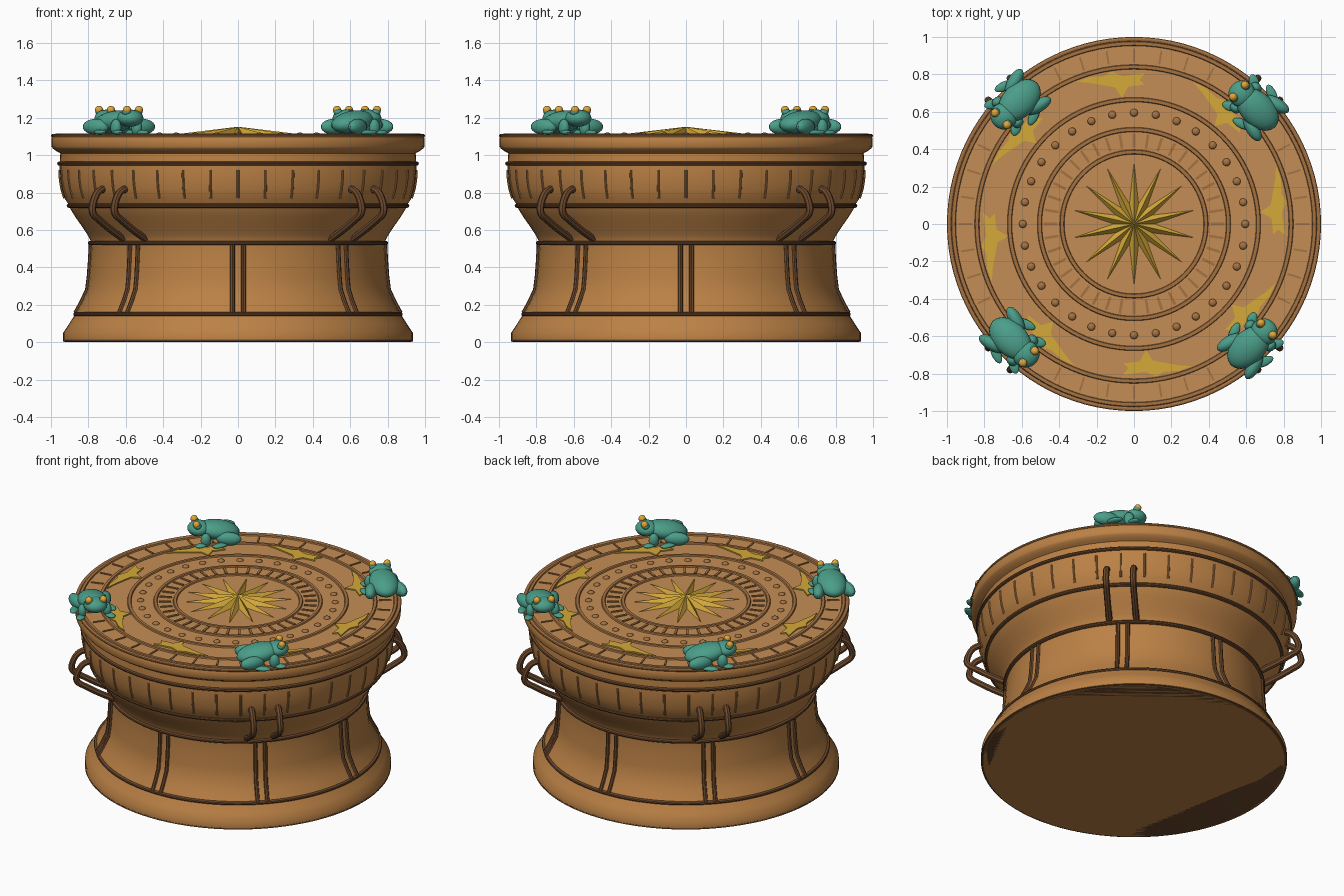
import bpy, bmesh, math
from mathutils import Matrix, Vector

if "Cube" in bpy.data.objects:
    bpy.data.objects.remove(bpy.data.objects["Cube"])

def mat(name, r, g, b):
    m = bpy.data.materials.new(name)
    m.diffuse_color = (r, g, b, 1)
    m.use_nodes = True
    m.node_tree.nodes["Principled BSDF"].inputs["Base Color"].default_value = m.diffuse_color
    return m

BRONZE = mat("bronze", 0.50, 0.22, 0.06)
FACE = mat("face_bronze", 0.55, 0.27, 0.09)
RIDGE = mat("ridge_bronze", 0.38, 0.17, 0.055)
DARK = mat("dark_bronze", 0.15, 0.065, 0.025)
GOLD = mat("gold", 0.66, 0.40, 0.04)
PATINA = mat("patina", 0.07, 0.34, 0.25)
EYE = mat("amber", 0.75, 0.38, 0.04)

def finish(ob, m, smooth=True):
    ob.data.materials.clear()
    ob.data.materials.append(m)
    bpy.ops.object.select_all(action='DESELECT')
    ob.select_set(True)
    bpy.context.view_layer.objects.active = ob
    if ob.type == 'CURVE':
        bpy.ops.object.convert(target='MESH')
        ob = bpy.context.object
    if smooth:
        bpy.ops.object.shade_smooth_by_angle(angle=math.radians(35))
    return ob

def from_bm(name, bm, m, smooth=True):
    bmesh.ops.recalc_face_normals(bm, faces=bm.faces)
    me = bpy.data.meshes.new(name)
    bm.to_mesh(me)
    bm.free()
    ob = bpy.data.objects.new(name, me)
    bpy.context.collection.objects.link(ob)
    return finish(ob, m, smooth)

def lathe(name, profile, m, closed=False, n=96):
    """Revolve (radius, z) points; open profiles get flat end caps."""
    bm = bmesh.new()
    rows = [[bm.verts.new((r * math.cos(2 * math.pi * i / n), r * math.sin(2 * math.pi * i / n), z))
             for i in range(n)] for r, z in profile]
    pairs = list(zip(rows, rows[1:])) + ([(rows[-1], rows[0])] if closed else [])
    for a, b in pairs:
        for i in range(n):
            j = (i + 1) % n
            bm.faces.new((a[i], a[j], b[j], b[i]))
    if not closed:
        bm.faces.new(rows[0])
        bm.faces.new(rows[-1])
    return from_bm(name, bm, m)

def tubes(name, paths, radius, m, kind='POLY'):
    cu = bpy.data.curves.new(name, 'CURVE')
    cu.dimensions = '3D'
    cu.bevel_depth = radius
    cu.bevel_resolution = 2
    cu.use_fill_caps = True
    for path in paths:
        s = cu.splines.new(kind)
        s.points.add(len(path) - 1)
        for p, co in zip(s.points, path):
            p.co = (*co, 1)
        if kind == 'NURBS':
            s.order_u = 3
            s.use_endpoint_u = True
            s.resolution_u = 6
    ob = bpy.data.objects.new(name, cu)
    bpy.context.collection.objects.link(ob)
    return finish(ob, m)

def around(points, angle, offset=0.0):
    """Place (radius, z) points at an angle, shifted sideways by offset."""
    rot = Matrix.Rotation(angle, 3, 'Z')
    return [rot @ Vector((r, offset, z)) for r, z in points]

def turns(n, start=0.0):
    return [start + 2 * math.pi * i / n for i in range(n)]

# drum body
WAIST = [(0.868, 0.155), (0.835, 0.215), (0.805, 0.28), (0.796, 0.35), (0.79, 0.43), (0.785, 0.52)]
MANTLE = [(0.905, 0.735), (0.928, 0.77), (0.943, 0.82), (0.951, 0.87), (0.954, 0.92)]
lathe("drum_body", [(0.925, 0), (0.935, 0.012), (0.935, 0.05), (0.905, 0.095), (0.88, 0.135)] + WAIST
      + [(0.787, 0.54), (0.805, 0.575), (0.835, 0.62), (0.87, 0.67), (0.895, 0.71)] + MANTLE
      + [(0.953, 0.96), (0.95, 1.01), (0.968, 1.02), (0.99, 1.035), (0.996, 1.045),
         (0.996, 1.095), (0.99, 1.104)], BRONZE)
lathe("base_plate", [(0.92, 0.0), (0.937, 0.006), (0.936, 0.014), (0.92, 0.014)], DARK)
lathe("drum_face", [(0.985, 1.098), (0.985, 1.108)], FACE)

# raised bands around the body
for name, r, z in [("foot_band", 0.868, 0.15), ("waist_band", 0.79, 0.53),
                   ("shoulder_band", 0.903, 0.73), ("mantle_band", 0.954, 0.955)]:
    lathe(name, [(r + 0.013 * math.cos(a), z + 0.012 * math.sin(a)) for a in turns(10)], DARK, True)
lathe("rim_band", [(0.988 + 0.012 * math.cos(a), 1.104 + 0.01 * math.sin(a)) for a in turns(10)], RIDGE, True)

# paired ribs on the waist and short ribs on the mantle
tubes("waist_ribs", [around(WAIST, a, s * 0.03) for a in turns(8) for s in (-1, 1)], 0.013, DARK)
tubes("mantle_ribs", [around(MANTLE[1:], a) for a in turns(40)], 0.007, RIDGE)

# four pairs of looped handles
LOOP = [(0.925, 0.82), (0.97, 0.815), (1.01, 0.76), (1.025, 0.69), (0.96, 0.65), (0.87, 0.595), (0.78, 0.55)]
tubes("handles", [around(LOOP, a, s * 0.083) for a in turns(4, math.pi / 4) for s in (-1, 1)],
      0.02, DARK, 'NURBS')

# concentric ridges on the face
for i, r in enumerate((0.385, 0.505, 0.665, 0.84, 0.965)):
    lathe(f"face_ring_{i + 1}", [(r - 0.014, 1.104), (r - 0.009, 1.116), (r + 0.009, 1.116), (r + 0.014, 1.104)],
          RIDGE, True)

# radial bars between the ridges
def bars(name, n, r, length, width):
    bm = bmesh.new()
    for a in turns(n):
        bmesh.ops.create_cube(bm, size=1, matrix=Matrix.Rotation(a, 4, 'Z')
                              @ Matrix.Translation((r, 0, 1.108))
                              @ Matrix.Diagonal((length, width, 0.012, 1)))
    from_bm(name, bm, RIDGE, False)
bars("inner_bars", 40, 0.446, 0.075, 0.014)
bars("outer_bars", 40, 0.9, 0.075, 0.01)

# ring of studs
bm = bmesh.new()
for a in turns(32):
    bmesh.ops.create_uvsphere(bm, u_segments=12, v_segments=8, radius=1,
                              matrix=Matrix.Rotation(a, 4, 'Z') @ Matrix.Translation((0.595, 0, 1.108))
                              @ Matrix.Diagonal((0.021, 0.021, 0.013, 1)))
from_bm("studs", bm, RIDGE)

# fourteen-pointed faceted star
bm = bmesh.new()
apex = bm.verts.new((0, 0, 1.152))
low = []
for i, a in enumerate(turns(28, math.pi / 2)):
    r = 0.33 if i % 2 == 0 else 0.11
    low.append(bm.verts.new((r * math.cos(a), r * math.sin(a), 1.113 if i % 2 == 0 else 1.109)))
for i in range(28):
    bm.faces.new((apex, low[i], low[(i + 1) % 28]))
bm.faces.new(low[::-1])
from_bm("star", bm, GOLD, False)

# eight flying birds, flat plates
BIRD = [(-0.31, 0.76), (-0.24, 0.785), (-0.16, 0.79), (-0.12, 0.815), (-0.06, 0.79), (0.06, 0.808),
        (0.03, 0.77), (0.055, 0.745), (-0.03, 0.735), (-0.065, 0.675), (-0.10, 0.73), (-0.18, 0.745), (-0.24, 0.755)]
bm = bmesh.new()
for a in turns(8):
    rot = Matrix.Rotation(a, 3, 'Z')
    face = bm.faces.new([bm.verts.new(rot @ Vector((x, y, 1.106))) for x, y in BIRD])
    up = bmesh.ops.extrude_face_region(bm, geom=[face])["geom"]
    bmesh.ops.translate(bm, vec=(0, 0, 0.01), verts=[v for v in up if isinstance(v, bmesh.types.BMVert)])
from_bm("birds", bm, GOLD, False)

# four frogs on the rim, facing counter-clockwise (local x outward, y forward)
def blob(bm, base, centre, size, pitch=0, yaw=0):
    bmesh.ops.create_uvsphere(bm, u_segments=20, v_segments=12, radius=1,
                              matrix=base @ Matrix.Translation(centre)
                              @ Matrix.Rotation(math.radians(yaw), 4, 'Z')
                              @ Matrix.Rotation(math.radians(pitch), 4, 'X')
                              @ Matrix.Diagonal((*size, 1)))

for i, a in enumerate(turns(4, math.pi / 4)):
    base = Matrix.Rotation(a, 4, 'Z') @ Matrix.Translation((0.9, 0, 1.108))
    bm, eyes = bmesh.new(), bmesh.new()
    blob(bm, base, (0, -0.035, 0.07), (0.09, 0.135, 0.058), 10)
    blob(bm, base, (0, 0.085, 0.09), (0.073, 0.07, 0.046))
    for s in (-1, 1):
        blob(bm, base, (s * 0.09, -0.085, 0.044), (0.036, 0.078, 0.042), 0, s * 15)
        blob(bm, base, (s * 0.112, -0.03, 0.014), (0.025, 0.055, 0.014), 0, s * -20)
        blob(bm, base, (s * 0.078, 0.055, 0.04), (0.026, 0.032, 0.045))
        blob(bm, base, (s * 0.092, 0.085, 0.013), (0.026, 0.04, 0.013), 0, s * -25)
        blob(bm, base, (s * 0.044, 0.1, 0.122), (0.024, 0.024, 0.02))
        blob(eyes, base, (s * 0.045, 0.106, 0.134), (0.022, 0.022, 0.022))
    from_bm(f"frog_{i + 1}", bm, PATINA)
    from_bm(f"frog_eyes_{i + 1}", eyes, EYE)
